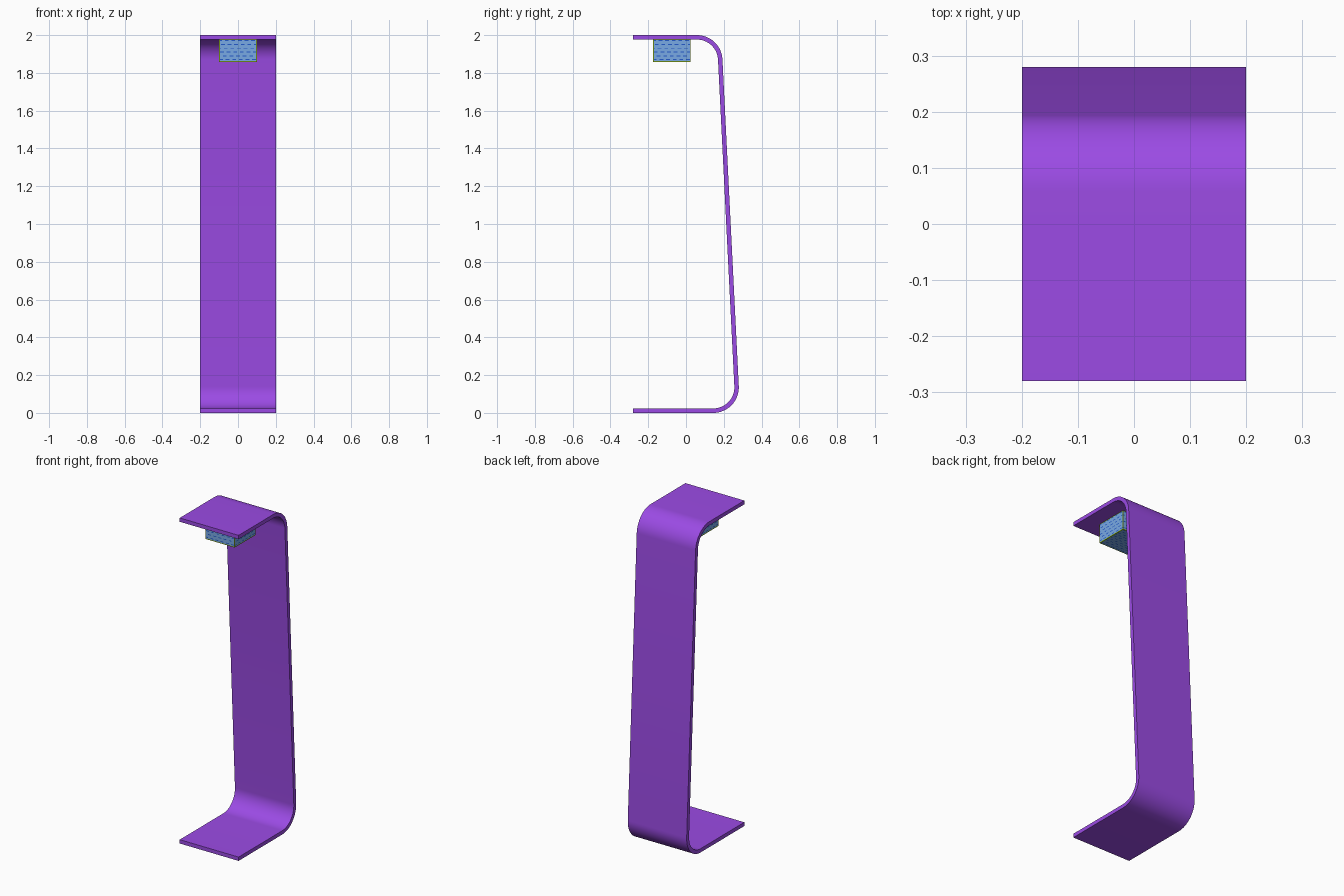
import bpy, bmesh, math
from mathutils import Vector

if "Cube" in bpy.data.objects:
    bpy.data.objects.remove(bpy.data.objects["Cube"])


def material(name, rgb):
    m = bpy.data.materials.new(name)
    m.diffuse_color = (*rgb, 1)
    m.use_nodes = True
    m.node_tree.nodes["Principled BSDF"].inputs["Base Color"].default_value = m.diffuse_color
    return m


purple = material("purple", (0.33, 0.07, 0.78))
blue = material("light blue", (0.19, 0.40, 0.78))
navy = material("deep blue", (0.016, 0.10, 0.60))
lime = material("lime green", (0.36, 0.60, 0.02))


def make_object(name, bm, mats):
    bmesh.ops.recalc_face_normals(bm, faces=bm.faces)
    me = bpy.data.meshes.new(name)
    bm.to_mesh(me)
    bm.free()
    for m in mats:
        me.materials.append(m)
    ob = bpy.data.objects.new(name, me)
    bpy.context.collection.objects.link(ob)
    return ob


# bent ribbon body: outer and inner outlines with rounded bends
T, R, W, STEPS = 0.0235, 0.135, 0.2, 16
tilt = math.atan(0.050)


def wall_y(z):
    return 0.2865 - 0.050 * z


outer, inner = [(-0.28, 2.0)], [(-0.28, 2.0 - T)]
for zc, a0, a1 in ((2 - R, math.pi / 2, tilt), (R, tilt, -math.pi / 2)):
    yc = wall_y(zc) - R / math.cos(tilt)
    for i in range(STEPS + 1):
        a = a0 + (a1 - a0) * i / STEPS
        outer.append((yc + R * math.cos(a), zc + R * math.sin(a)))
        inner.append((yc + (R - T) * math.cos(a), zc + (R - T) * math.sin(a)))
outer.append((-0.28, 0.0))
inner.append((-0.28, T))

bm = bmesh.new()
rings = [[bm.verts.new((x, y, z)) for x, (y, z) in
          ((-W, o), (W, o), (W, n), (-W, n))] for o, n in zip(outer, inner)]
for a, b in zip(rings, rings[1:]):
    for k in range(4):
        bm.faces.new((a[k], a[(k + 1) % 4], b[(k + 1) % 4], b[k]))
bm.faces.new(rings[0])
bm.faces.new(rings[-1])
body = make_object("ribbon_body", bm, [purple])
bpy.context.view_layer.objects.active = body
body.select_set(True)
bpy.ops.object.shade_smooth_by_angle(angle=math.radians(30))

# lamp block: each side is a fine grid, coloured by cell
LO, SIZE, C = Vector((-0.1, -0.175, 1.858)), Vector((0.2, 0.2, 0.12)), 0.005


def cell_colour(i, j, nu, nv):
    if i in (0, nu - 1) or j in (0, nv - 1):
        return 2                                    # lime border
    if j % 4 == 2 and (i + 3 * (j // 4)) % 7 < 4:
        return 1                                    # deep blue dashes
    return 0


bm = bmesh.new()
for axis in range(3):
    ua, va = ((1, 2), (0, 2), (0, 1))[axis]
    nu, nv = round(SIZE[ua] / C), round(SIZE[va] / C)
    for side in (0, 1):
        grid = []
        for j in range(nv + 1):
            row = []
            for i in range(nu + 1):
                p = LO.copy()
                p[axis] += side * SIZE[axis]
                p[ua] += i * C
                p[va] += j * C
                row.append(bm.verts.new(p))
            grid.append(row)
        for j in range(nv):
            for i in range(nu):
                f = bm.faces.new((grid[j][i], grid[j][i + 1],
                                  grid[j + 1][i + 1], grid[j + 1][i]))
                f.material_index = cell_colour(i, j, nu, nv)
bmesh.ops.remove_doubles(bm, verts=bm.verts, dist=0.0005)
make_object("lamp_block", bm, [blue, navy, lime])
